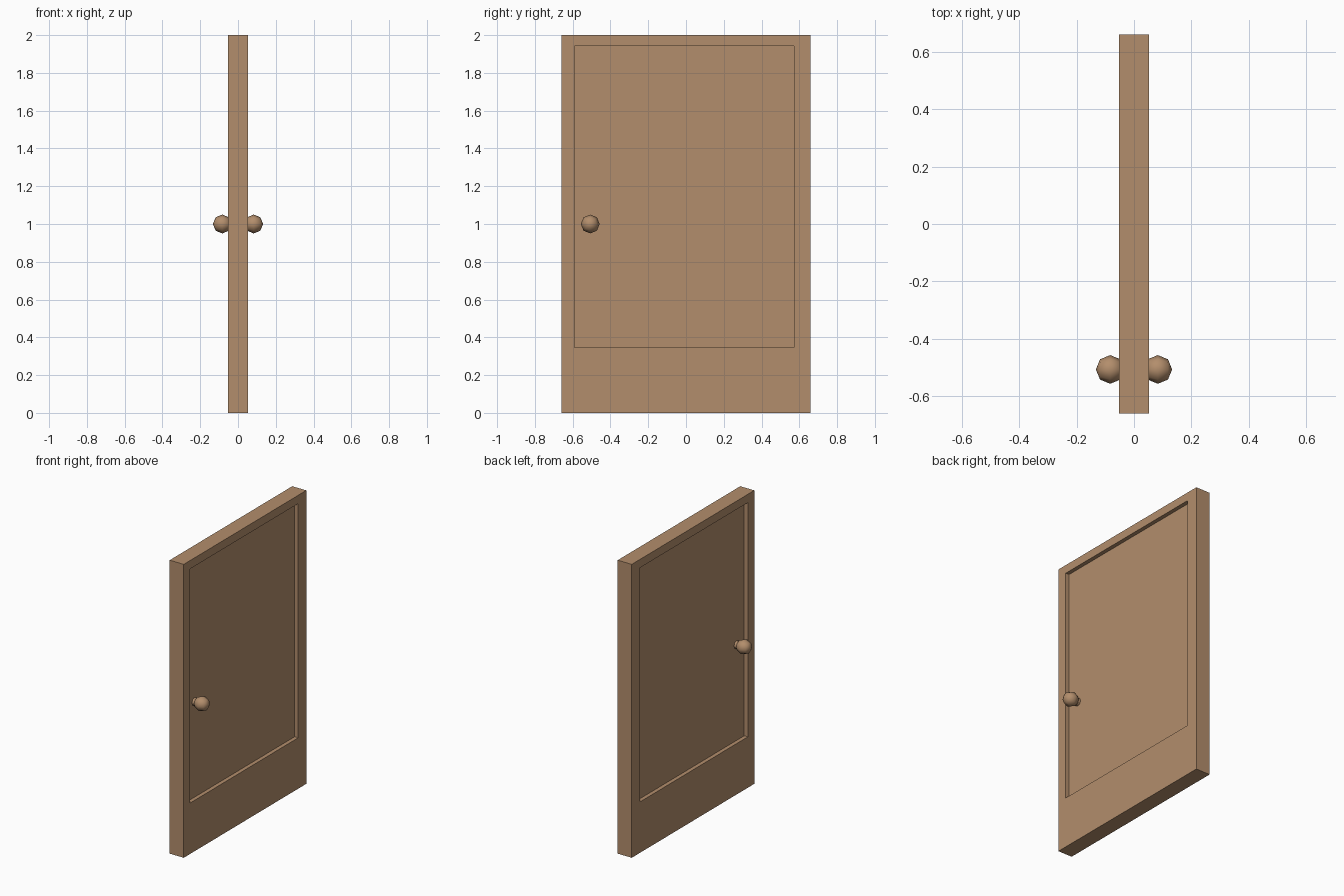
import bpy
import bmesh
from math import radians
from mathutils import Matrix, Vector

if "Cube" in bpy.data.objects:
    bpy.data.objects.remove(bpy.data.objects["Cube"], do_unlink=True)

HALF_X, HALF_Y, HEIGHT = 0.053, 0.66, 2.0
PANEL_Y, PANEL_Z = (-0.59, 0.573), (0.347, 1.943)
FLOOR_X = 0.026
KNOB_X, KNOB_Y, KNOB_Z, KNOB_R = 0.083, -0.507, 1.0, 0.05

wood = bpy.data.materials.new("warm wood")
wood.use_nodes = True
wood.diffuse_color = (0.45, 0.27, 0.15, 1)
wood.node_tree.nodes["Principled BSDF"].inputs["Base Color"].default_value = wood.diffuse_color


def finish(bm, name):
    mesh = bpy.data.meshes.new(name)
    bm.to_mesh(mesh)
    bm.free()
    mesh.materials.append(wood)
    obj = bpy.data.objects.new(name, mesh)
    bpy.context.collection.objects.link(obj)
    return obj


# Door slab with a sunken panel on both broad faces
bm = bmesh.new()
bmesh.ops.create_cube(bm, size=1)
for v in bm.verts:
    v.co = Vector((v.co.x * 2 * HALF_X, v.co.y * 2 * HALF_Y, (v.co.z + 0.5) * HEIGHT))
bm.normal_update()
for face in [f for f in bm.faces if abs(f.normal.x) > 0.9]:
    side = 1 if face.normal.x > 0 else -1
    # border at the surface, then the recessed floor
    for x in (HALF_X, FLOOR_X):
        bmesh.ops.inset_individual(bm, faces=[face], thickness=0.01)
        for v in face.verts:
            v.co = Vector((side * x, PANEL_Y[v.co.y > 0], PANEL_Z[v.co.z > HEIGHT / 2]))
finish(bm, "door_slab")

# Round knob and short stem on each side
for side, label in ((1, "left"), (-1, "right")):
    along_x = Matrix.Rotation(radians(90 * side), 4, "Y")

    bm = bmesh.new()
    bmesh.ops.create_uvsphere(
        bm, u_segments=8, v_segments=4, radius=KNOB_R,
        matrix=Matrix.Translation((side * KNOB_X, KNOB_Y, KNOB_Z)) @ along_x)
    for f in bm.faces:
        f.smooth = True
    finish(bm, label + "_knob")

    bm = bmesh.new()
    bmesh.ops.create_cone(
        bm, cap_ends=True, segments=8, radius1=0.027, radius2=0.027,
        depth=KNOB_X - FLOOR_X + 0.005,
        matrix=Matrix.Translation((side * (KNOB_X + FLOOR_X - 0.005) / 2, KNOB_Y, KNOB_Z)) @ along_x)
    for f in bm.faces:
        f.smooth = len(f.verts) == 4
    finish(bm, label + "_knob_stem")
